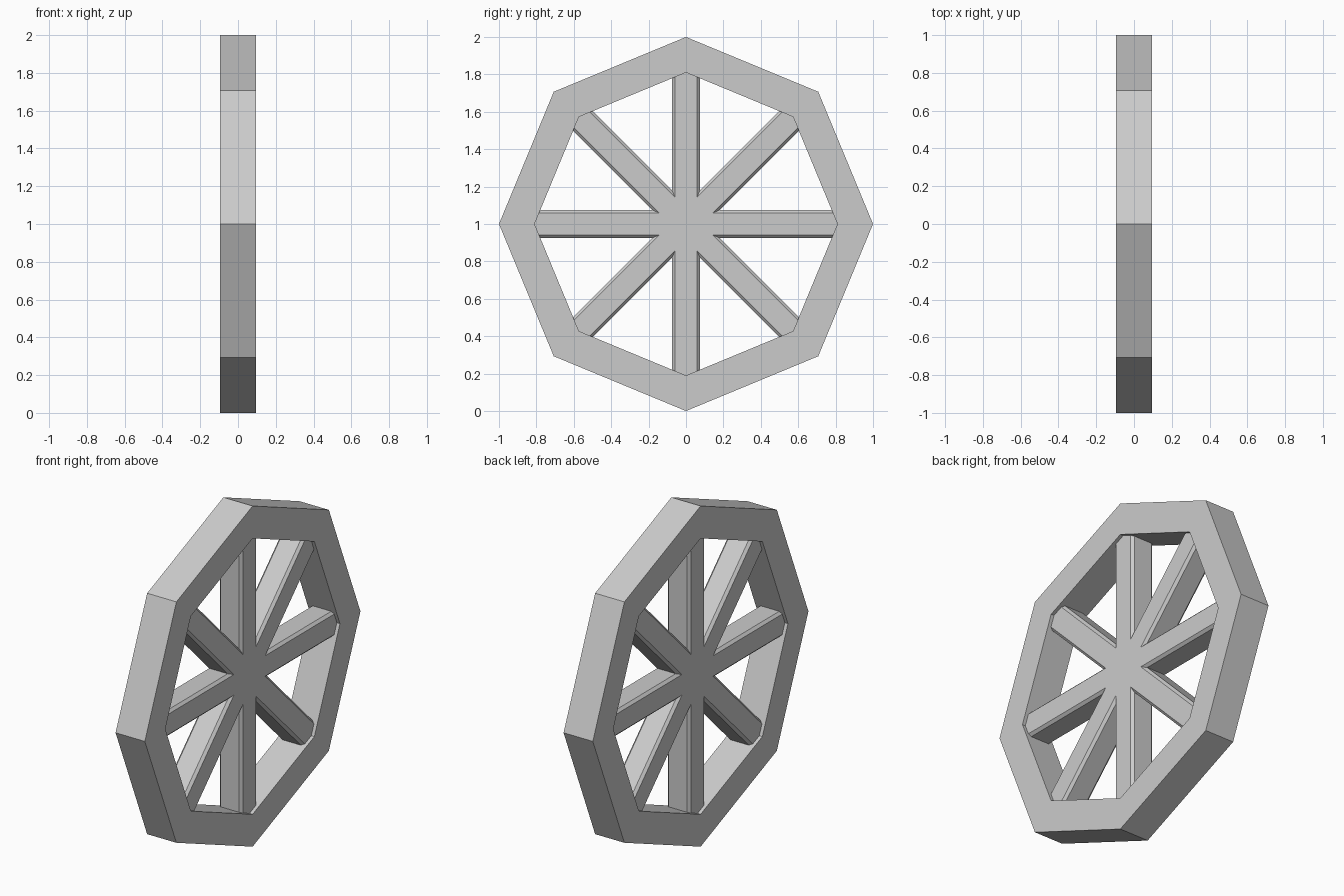
import bpy, bmesh
from math import sin, cos, pi

cube = bpy.data.objects.get("Cube")
if cube:
    bpy.data.objects.remove(cube)

SIDES = 8
OUTER, INNER, HALF_DEPTH = 1.0, 0.81, 0.095
SPOKE_WIDTH, SPOKE_REACH, CHAMFER = 0.15, 0.88, 0.015

grey = bpy.data.materials.new("light grey")
grey.use_nodes = True
colour = (0.6, 0.6, 0.6, 1)
grey.diffuse_color = colour
grey.node_tree.nodes["Principled BSDF"].inputs["Base Color"].default_value = colour


def add_object(name, bm):
    bmesh.ops.recalc_face_normals(bm, faces=bm.faces)
    mesh = bpy.data.meshes.new(name)
    bm.to_mesh(mesh)
    bm.free()
    mesh.materials.append(grey)
    obj = bpy.data.objects.new(name, mesh)
    obj.location.z = OUTER
    bpy.context.collection.objects.link(obj)
    return obj


# Octagonal rim: a rectangular section swept around the x axis
bm = bmesh.new()
section = [(-HALF_DEPTH, OUTER), (HALF_DEPTH, OUTER),
           (HALF_DEPTH, INNER), (-HALF_DEPTH, INNER)]
rings = []
for i in range(SIDES):
    a = 2 * pi * i / SIDES
    rings.append([bm.verts.new((x, r * sin(a), r * cos(a))) for x, r in section])
for i, ring in enumerate(rings):
    following = rings[(i + 1) % SIDES]
    for j in range(4):
        k = (j + 1) % 4
        bm.faces.new((ring[j], ring[k], following[k], following[j]))
add_object("rim", bm)

# Chamfered bars crossing at the centre, each making two opposite spokes
for i in range(SIDES // 2):
    bm = bmesh.new()
    bmesh.ops.create_cube(bm, size=1)
    bmesh.ops.scale(bm, vec=(SPOKE_WIDTH, SPOKE_WIDTH, 2 * SPOKE_REACH), verts=bm.verts)
    long_edges = [e for e in bm.edges if e.calc_length() > 1]
    bmesh.ops.bevel(bm, geom=long_edges, offset=CHAMFER, segments=1, affect='EDGES')
    bar = add_object(f"spoke_pair_{i + 1}", bm)
    bar.rotation_euler.x = 2 * pi * i / SIDES
